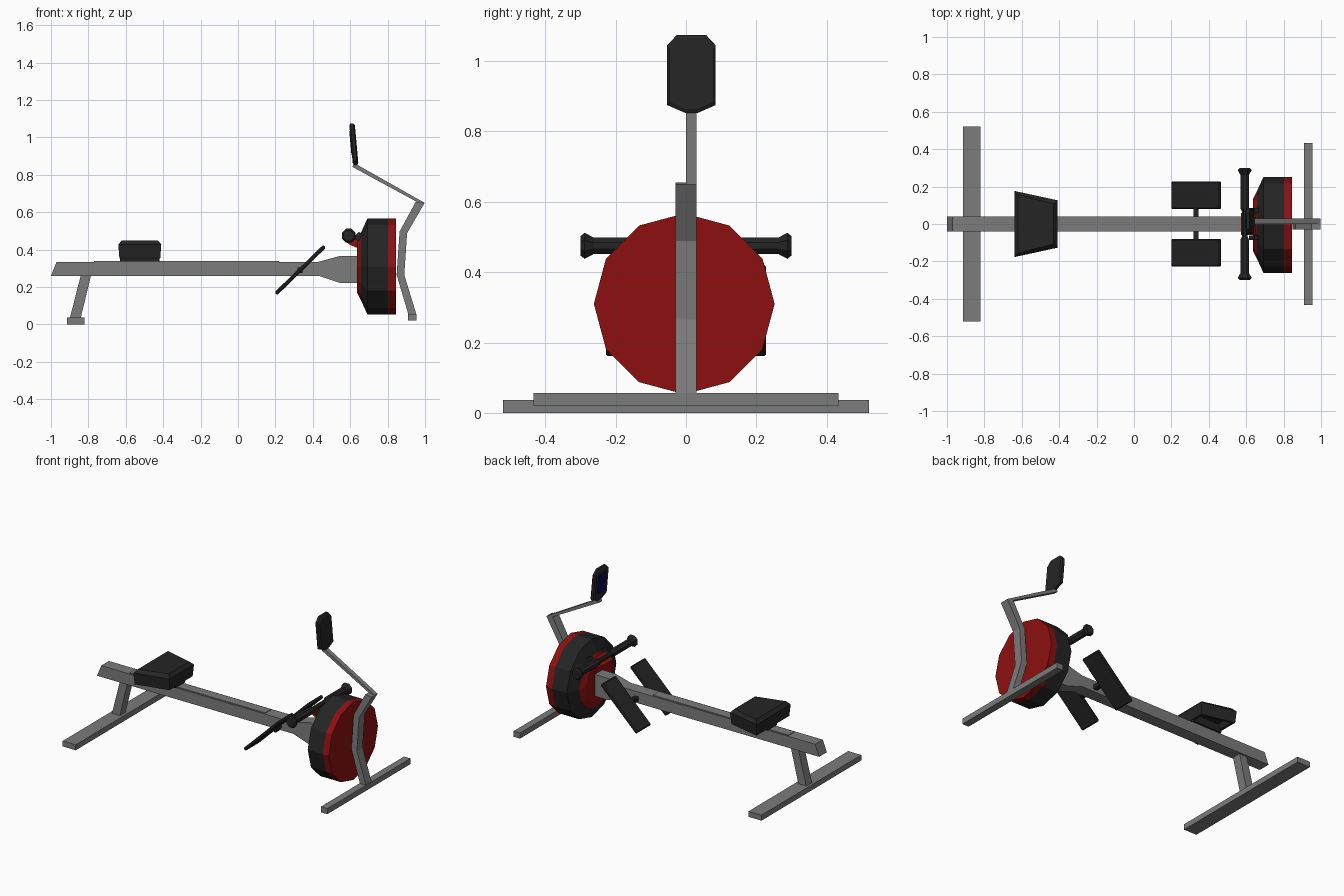
import bpy, bmesh, math
from mathutils import Vector

if "Cube" in bpy.data.objects:
    bpy.data.objects.remove(bpy.data.objects["Cube"])


def material(name, rgb):
    m = bpy.data.materials.new(name)
    m.diffuse_color = (*rgb, 1)
    m.use_nodes = True
    m.node_tree.nodes["Principled BSDF"].inputs["Base Color"].default_value = m.diffuse_color
    return m


GREY = material("steel grey", (0.2, 0.2, 0.2))
RED = material("dark red", (0.27, 0.005, 0.005))
BLACK = material("soft black", (0.018, 0.018, 0.018))
NAVY = material("screen navy", (0.003, 0.003, 0.09))


def finish(name, bm, *mats):
    bmesh.ops.recalc_face_normals(bm, faces=bm.faces)
    me = bpy.data.meshes.new(name)
    bm.to_mesh(me)
    bm.free()
    for m in mats:
        me.materials.append(m)
    ob = bpy.data.objects.new(name, me)
    bpy.context.collection.objects.link(ob)
    return ob


def loft(name, rings, mat):
    """Closed solid through equal-length rings of points."""
    bm = bmesh.new()
    vs = [[bm.verts.new(p) for p in r] for r in rings]
    n = len(rings[0])
    for a, b in zip(vs, vs[1:]):
        for i in range(n):
            j = (i + 1) % n
            bm.faces.new((a[i], a[j], b[j], b[i]))
    bm.faces.new(vs[0])
    bm.faces.new(vs[-1])
    return finish(name, bm, mat)


def side_profile(name, pts, y0, y1, mat):
    return loft(name, [[(x, y, z) for x, z in pts] for y in (y0, y1)], mat)


def box(name, x, y, z, mat):
    return side_profile(name, [(x[0], z[0]), (x[1], z[0]), (x[1], z[1]), (x[0], z[1])], *y, mat)


def bevel(ob, w):
    m = ob.modifiers.new("edge bevel", 'BEVEL')
    m.width, m.segments = w, 1


# Main rail with flared neck, and the thin slide track on it
side_profile("rail", [(-1, .26), (.43, .26), (.545, .222), (.65, .222), (.65, .366),
                      (.545, .366), (.43, .335), (-.97, .335)], -.04, .04, GREY)
box("slide_track", (-.77, .22), (-.032, .032), (.334, .339), GREY)

# Rear leg and feet
side_profile("rear_leg", [(-.9, .03), (-.842, .03), (-.785, .265), (-.84, .265)], -.03, .03, GREY)
box("rear_foot", (-.915, -.82), (-.52, .52), (0, .036), GREY)
box("front_foot", (.908, .955), (-.433, .433), (.02, .057), GREY)

# Bent front post and monitor arm
side_profile("front_post", [(.912, .05), (.955, .05), (.889, .265), (.904, .488), (.998, .65),
                            (.95, .655), (.864, .497), (.848, .265)], -.03, .03, GREY)
side_profile("monitor_arm", [(.998, .65), (.975, .645), (.612, .842), (.618, .86), (.64, .852)],
             0, .03, GREY)

# Monitor: chamfered outline, leaning back, with small bevelled rim
outline = [(-.016, -.113), (.016, -.113), (.069, -.09), (.069, .08),
           (.041, .11), (-.041, .11), (-.069, .08), (-.069, -.09)]


def lean(x, y, z):
    return (x + .629 - .09 * (z + .11), y + .0155, z + .965)


loft("monitor", [[lean(x, y * s, z * s) for y, z in outline]
                 for x, s in ((-.015, .9), (-.008, 1), (.008, 1), (.015, .9))], BLACK)
loft("monitor_screen", [[lean(x, y, z) for y, z in
                         ((-.04, -.06), (.04, -.06), (.04, .07), (-.04, .07))]
                        for x in (-.018, -.014)], NAVY)

# Twelve-sided flywheel, coloured by band along the axle
bm = bmesh.new()
bands = [(.637, .14), (.657, .18), (.692, .257), (.802, .257), (.845, .257)]
rings = []
for x, r in bands:
    rings.append([bm.verts.new((x, -.005 + r * math.cos(i * math.pi / 6),
                                .31 + r * math.sin(i * math.pi / 6))) for i in range(12)])
for a, b in zip(rings, rings[1:]):
    for i in range(12):
        bm.faces.new((a[i], a[i - 1], b[i - 1], b[i]))
bm.faces.new(rings[0])
bm.faces.new(rings[-1])
for f in bm.faces:
    x = f.calc_center_median().x
    f.material_index = 1 if .65 < x < .8 else 0
finish("flywheel", bm, RED, BLACK)

# Pull handle with flared ends, thin in the middle
half = [(.3, .03), (.288, .04), (.262, .025), (.085, .025), (.065, .015)]
stations = [(-y, r) for y, r in half] + [(y, r) for y, r in reversed(half)]
loft("handle", [[(.592 + r * math.cos(a), y, .475 + r * math.sin(a))
                 for a in [(i + .5) * math.pi / 4 for i in range(8)]]
                for y, r in stations], BLACK)

# Handle holder on the flywheel
side_profile("holder_bracket", [(.572, .445), (.6, .425), (.66, .40), (.66, .46), (.635, .48),
                                (.61, .462)], -.06, .06, RED)
for s in (-1, 1):
    side_profile("holder_hook", [(.615, .46), (.66, .44), (.668, .485), (.645, .495)],
                 s * .062, s * .085, BLACK)

# Footrests and their axle
for s, n in ((-1, "right"), (1, "left")):
    ob = side_profile(n + "_footrest", [(.195, .172), (.21, .157), (.47, .41), (.455, .425)],
                      s * .08, s * .227, BLACK)
    bevel(ob, .006)
box("footrest_axle", (.317, .345), (-.085, .085), (.276, .304), BLACK)


# Seat: tapered pad with chamfered top and hollow underside
def seat_ring(z, d):
    return [(-.64 + d, -.177 + d, z), (-.41 - d, -.127 + d, z),
            (-.41 - d, .127 - d, z), (-.64 + d, .177 - d, z)]


loft("seat", [seat_ring(.385, .035), seat_ring(.352, .022), seat_ring(.352, .006),
              seat_ring(.428, 0), seat_ring(.45, .02)], BLACK)
box("seat_carriage", (-.63, -.42), (-.05, .05), (.337, .39), BLACK)
